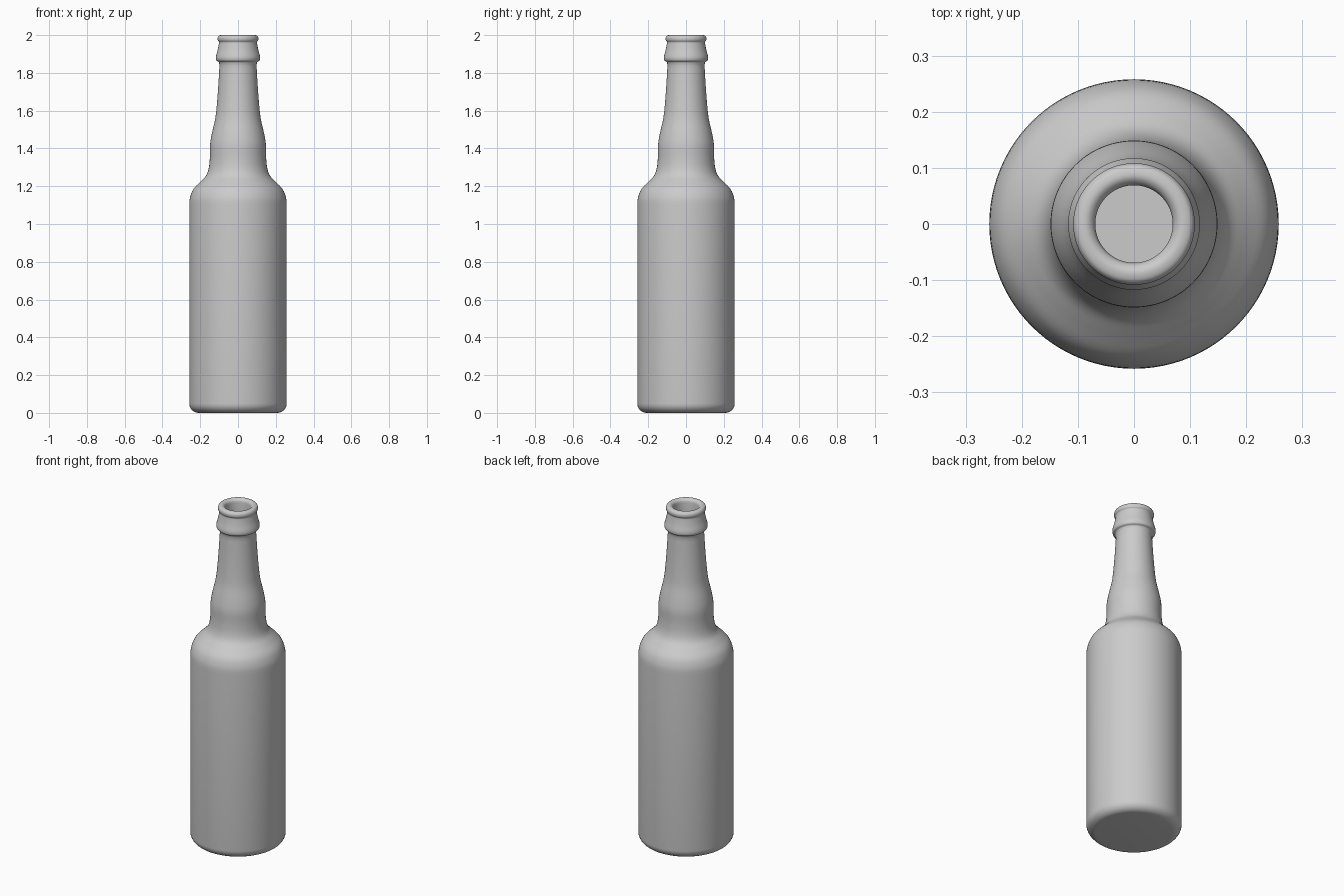
import bpy, bmesh, math
from mathutils import Vector

cube = bpy.data.objects.get("Cube")
if cube:
    bpy.data.objects.remove(cube)

SIDES = 96

glass = bpy.data.materials.new("plain_grey")
glass.use_nodes = True
GREY = (0.6, 0.6, 0.6, 1)
glass.diffuse_color = GREY
glass.node_tree.nodes["Principled BSDF"].inputs["Base Color"].default_value = GREY


def arc(cx, cz, r, start, end, steps=8):
    """Profile points (radius, height) along a circular arc, in degrees."""
    angles = [math.radians(start + (end - start) * i / steps) for i in range(steps + 1)]
    return [(cx + r * math.cos(a), cz + r * math.sin(a)) for a in angles]


def smooth_curve(points, steps=4):
    """Rounded path through the given profile points."""
    p = [Vector(q) for q in [points[0], *points, points[-1]]]
    out = []
    for a, b, c, d in zip(p, p[1:], p[2:], p[3:]):
        for i in range(steps):
            t = i / steps
            out.append(b + (c - a) * t / 2 + (a - b * 2.5 + c * 2 - d / 2) * t * t
                       + (b * 1.5 - c * 1.5 + (d - a) / 2) * t ** 3)
    return [tuple(v) for v in out] + [points[-1]]


# Rounded foot and straight body
foot = [(0, 0)] + arc(0.208, 0.05, 0.05, -90, 0)

# Shoulder, swollen neck and taper
neck = smooth_curve([(0.258, 1.1), (0.254, 1.14), (0.236, 1.185), (0.2, 1.223),
                     (0.17, 1.255), (0.155, 1.295), (0.149, 1.35), (0.148, 1.42),
                     (0.138, 1.48), (0.122, 1.55), (0.114, 1.61), (0.105, 1.72),
                     (0.098, 1.84)])

# Collar ring and rolled lip
mouth = smooth_curve([(0.098, 1.84), (0.102, 1.857), (0.113, 1.864), (0.117, 1.875),
                      (0.116, 1.89), (0.108, 1.92), (0.102, 1.95), (0.101, 1.963),
                      (0.107, 1.972), (0.108, 1.985), (0.102, 1.996), (0.09, 2.0),
                      (0.08, 1.998), (0.072, 1.99), (0.069, 1.978)])

# Hollow inside, down to a flat floor
inside = [(0.069, 1.85), (0.08, 1.72), (0.09, 1.6), (0.12, 1.45), (0.125, 1.32),
          (0.17, 1.22), (0.23, 1.12), (0.235, 0.06), (0.2, 0.03), (0, 0.03)]

profile = foot + neck + mouth[1:] + inside

# Turn the profile around the upright axis
bm = bmesh.new()
verts = [bm.verts.new((r, 0, z)) for r, z in profile]
edges = [bm.edges.new(pair) for pair in zip(verts, verts[1:])]
bmesh.ops.spin(bm, geom=verts + edges, cent=(0, 0, 0), axis=(0, 0, 1),
               angle=math.tau, steps=SIDES, use_merge=True)
bmesh.ops.remove_doubles(bm, verts=bm.verts, dist=0.0001)
bmesh.ops.recalc_face_normals(bm, faces=bm.faces)
mesh = bpy.data.meshes.new("bottle")
bm.to_mesh(mesh)
bm.free()
mesh.materials.append(glass)

bottle = bpy.data.objects.new("bottle", mesh)
bpy.context.collection.objects.link(bottle)
bpy.context.view_layer.objects.active = bottle
bottle.select_set(True)
bpy.ops.object.shade_smooth_by_angle(angle=math.radians(40))
